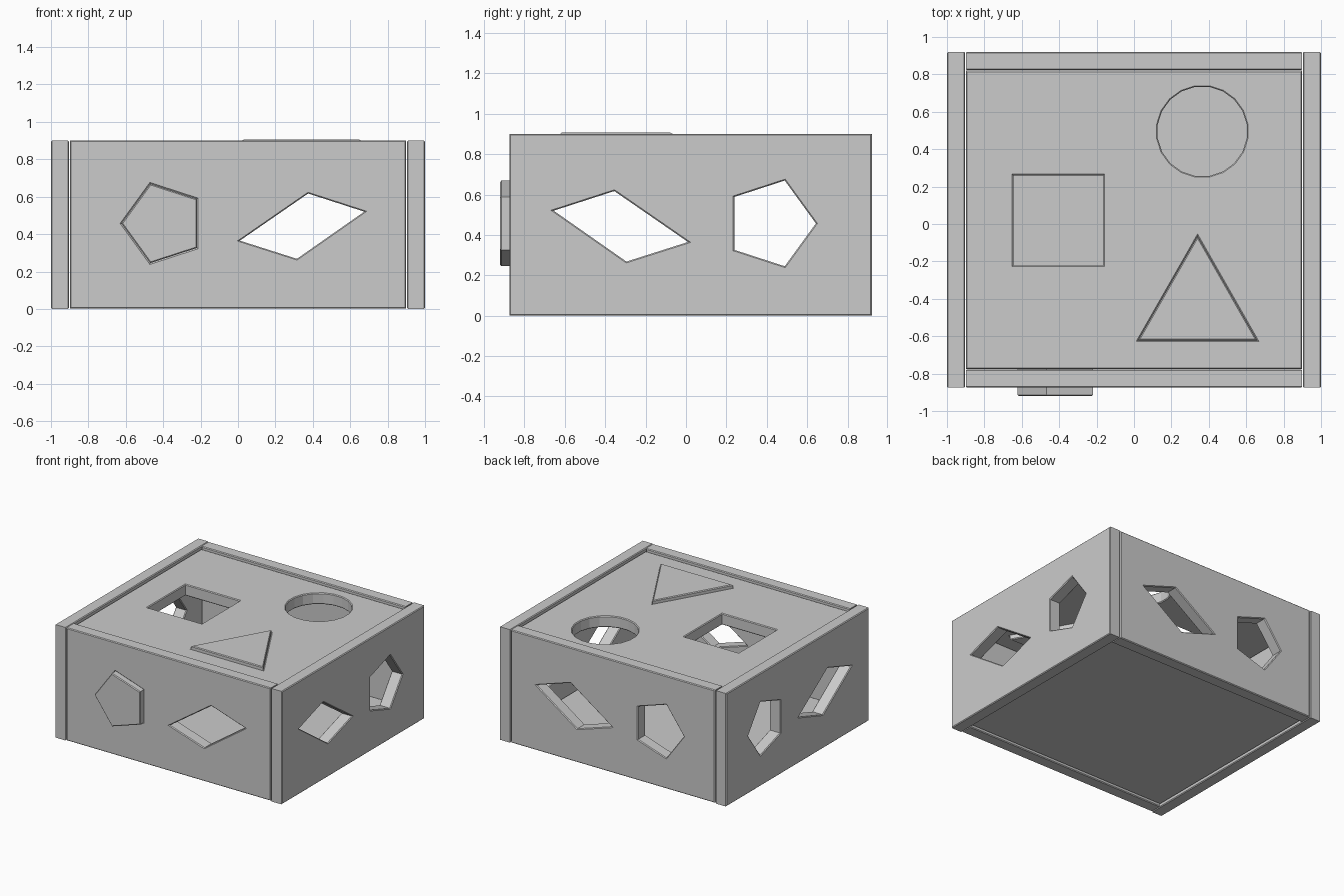
import bpy, bmesh
from math import pi, cos, sin
from mathutils import Matrix, Euler

if "Cube" in bpy.data.objects:
    bpy.data.objects.remove(bpy.data.objects["Cube"])

BEVEL = 0.006
UP = Euler((0, 0, 0))
FRONT = Euler((pi / 2, 0, 0))          # profile u,v -> x,z
SIDE = Euler((pi / 2, 0, pi / 2))      # profile u,v -> y,z


def slab(name, loops, thickness, centre, rot):
    """Extrude an outline (with optional hole loops) into a softly bevelled board."""
    cu = bpy.data.curves.new(name + "_profile", 'CURVE')
    cu.dimensions = '2D'
    cu.fill_mode = 'BOTH'
    cu.extrude = thickness / 2 - BEVEL
    cu.bevel_depth = BEVEL
    cu.bevel_resolution = 0
    cu.offset = -BEVEL
    for pts in loops:
        sp = cu.splines.new('POLY')
        sp.points.add(len(pts) - 1)
        for p, (u, v) in zip(sp.points, pts):
            p.co = (u, v, 0, 1)
        sp.use_cyclic_u = True
    tmp = bpy.data.objects.new(name + "_tmp", cu)
    bpy.context.scene.collection.objects.link(tmp)
    deps = bpy.context.evaluated_depsgraph_get()
    me = bpy.data.meshes.new_from_object(tmp.evaluated_get(deps))
    bpy.data.objects.remove(tmp)
    me.transform(Matrix.Translation(centre) @ rot.to_matrix().to_4x4())
    bm = bmesh.new()
    bm.from_mesh(me)
    bmesh.ops.remove_doubles(bm, verts=bm.verts, dist=0.0005)
    bmesh.ops.recalc_face_normals(bm, faces=bm.faces)
    for f in bm.faces:
        f.smooth = False
    bm.to_mesh(me)
    bm.free()
    me.name = name
    ob = bpy.data.objects.new(name, me)
    bpy.context.scene.collection.objects.link(ob)
    return ob


def rect(u0, u1, v0, v1):
    return [(u0, v0), (u1, v0), (u1, v1), (u0, v1)]


def ngon(n, cu, cv, r, start=0.0):
    return [(cu + r * cos(start + 2 * pi * i / n), cv + r * sin(start + 2 * pi * i / n))
            for i in range(n)]


def flip(pts, mid=0.02):
    return [(mid - u, v) for u, v in reversed(pts)]


Y0, Y1, T, H = -0.875, 0.92, 0.097, 0.9

# Hole shapes
pentagon = ngon(5, -0.4, 0.457, 0.223, pi)
rhombus = [(0.01, 0.365), (0.315, 0.268), (0.675, 0.52), (0.375, 0.617)]
square = rect(-0.645, -0.165, -0.22, 0.26)
circle = ngon(20, 0.365, 0.495, 0.241, pi / 20)
triangle = [(0.022, -0.622), (0.658, -0.622), (0.34, -0.065)]

# Front and back walls
front_profile = [rect(-0.899, 0.899, 0.002, H), pentagon, rhombus]
slab("front_wall", front_profile, T, (0, Y0 + T / 2, 0), FRONT)
slab("back_wall", front_profile, T, (0, Y1 - T / 2, 0), FRONT)

# Side walls
side_profile = [rect(Y0, Y1, 0, H), flip(pentagon), flip(rhombus)]
for name, s in (("left_wall", -1), ("right_wall", 1)):
    slab(name, side_profile, T, (s * (1 - T / 2), 0, 0), SIDE)

# Recessed lid and floor
panel = rect(-0.899, 0.899, Y0 + 0.1, Y1 - 0.1)
slab("lid", [panel, square, circle, triangle], 0.09, (0, 0, 0.835), UP)
slab("floor", [panel], 0.09, (0, 0, 0.063), UP)

# Blocks posted in their holes
slab("pentagon_block", [pentagon], 0.15, (0, -0.92 + 0.075, 0), FRONT)
slab("triangle_block", [triangle], 0.15, (0, 0, 0.906 - 0.075), UP)
